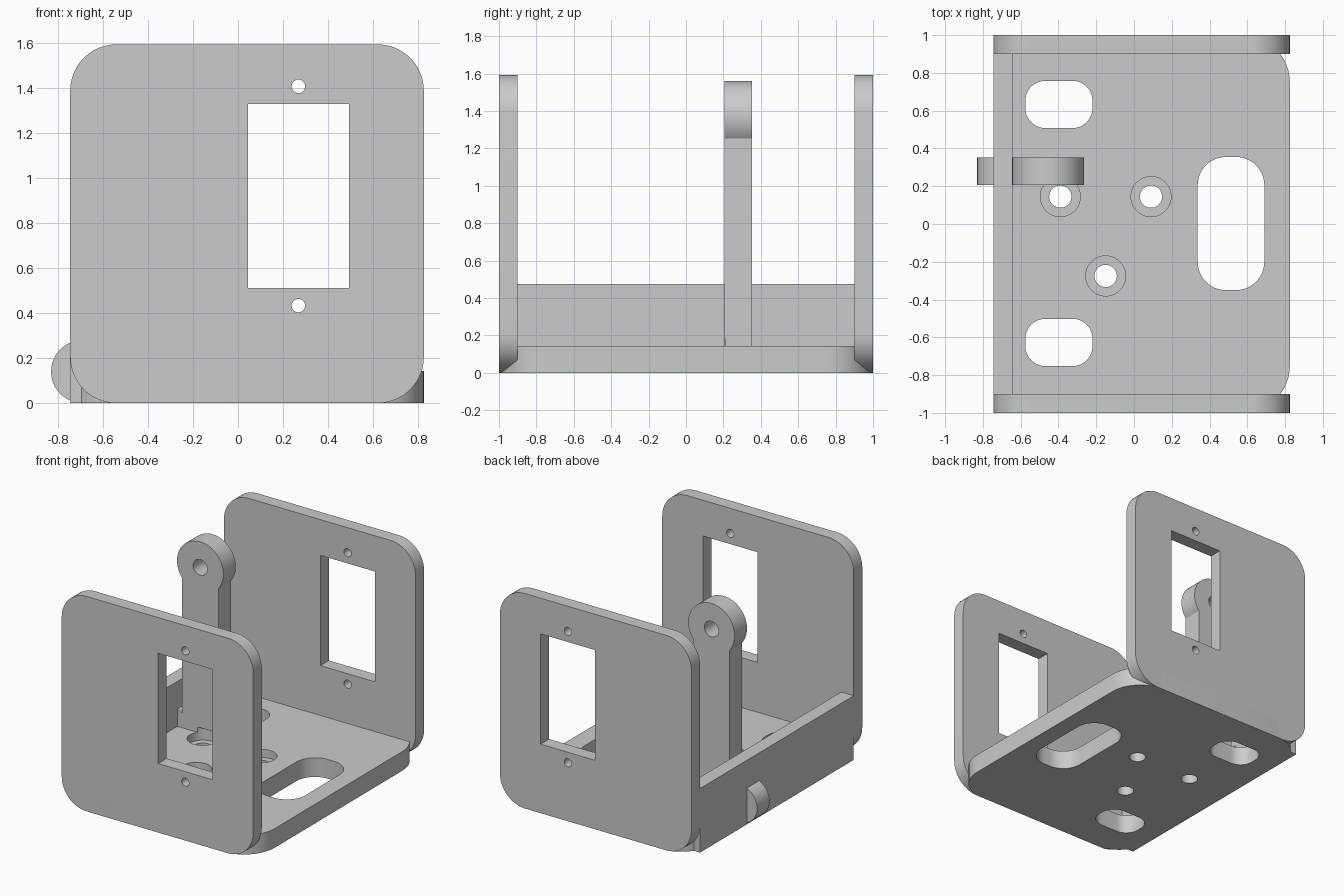
import bpy, bmesh, math
from mathutils import Vector

if "Cube" in bpy.data.objects:
    bpy.data.objects.remove(bpy.data.objects["Cube"], do_unlink=True)

grey = bpy.data.materials.new("light_grey")
grey.use_nodes = True
colour = (0.6, 0.6, 0.6, 1.0)
grey.diffuse_color = colour
grey.node_tree.nodes["Principled BSDF"].inputs["Base Color"].default_value = colour


def rounded_rect(x0, x1, y0, y1, r=0.0, steps=12):
    """Counter-clockwise outline of a rectangle with rounded corners."""
    if r == 0:
        return [(x0, y0), (x1, y0), (x1, y1), (x0, y1)]
    corners = [(x1 - r, y1 - r), (x0 + r, y1 - r), (x0 + r, y0 + r), (x1 - r, y0 + r)]
    return [(cx + r * math.cos((q + i / steps) * math.pi / 2),
             cy + r * math.sin((q + i / steps) * math.pi / 2))
            for q, (cx, cy) in enumerate(corners) for i in range(steps + 1)]


def circle(cx, cy, r, n=40):
    return [(cx + r * math.cos(2 * math.pi * i / n),
             cy + r * math.sin(2 * math.pi * i / n)) for i in range(n)]


def prism(name, outline, lo, hi, axis):
    """Extrude an outline along z (outline in xy) or along y (outline in xz)."""
    bm = bmesh.new()
    if axis == "z":
        verts = [bm.verts.new((a, b, lo)) for a, b in outline]
        move = Vector((0, 0, hi - lo))
    else:
        verts = [bm.verts.new((a, lo, b)) for a, b in outline]
        move = Vector((0, hi - lo, 0))
    face = bm.faces.new(verts)
    ext = bmesh.ops.extrude_face_region(bm, geom=[face])
    bmesh.ops.translate(bm, vec=move,
                        verts=[v for v in ext["geom"] if isinstance(v, bmesh.types.BMVert)])
    bmesh.ops.recalc_face_normals(bm, faces=bm.faces)
    mesh = bpy.data.meshes.new(name)
    bm.to_mesh(mesh)
    bm.free()
    mesh.materials.append(grey)
    obj = bpy.data.objects.new(name, mesh)
    bpy.context.collection.objects.link(obj)
    return obj


def activate(obj):
    bpy.ops.object.select_all(action="DESELECT")
    obj.select_set(True)
    bpy.context.view_layer.objects.active = obj


def cut(obj, cutters):
    """Subtract each cutter, then remove it."""
    activate(obj)
    for cutter in cutters:
        cutter.hide_render = True
        mod = obj.modifiers.new("cut", "BOOLEAN")
        mod.operation = "DIFFERENCE"
        mod.solver = "EXACT"
        mod.object = cutter
        bpy.ops.object.modifier_apply(modifier=mod.name)
        bpy.data.objects.remove(cutter, do_unlink=True)


def finish(obj):
    activate(obj)
    bpy.ops.object.shade_smooth_by_angle(angle=math.radians(30))


LEFT, RIGHT = -0.745, 0.825
FLOOR = 0.142
screw_holes = [(-0.39, 0.145), (0.09, 0.145), (-0.15, -0.275)]


def counterbore(x, y):
    return prism("counterbore_cutter", circle(x, y, 0.106), FLOOR - 0.06, FLOOR + 0.04, "z")


# Floor plate with cable slots and counterbored screw holes
floor = prism("floor_plate", rounded_rect(LEFT, RIGHT, -1, 1, 0.25), 0, FLOOR, "z")
slots = [rounded_rect(-0.575, -0.22, 0.508, 0.758, 0.105),
         rounded_rect(-0.575, -0.22, -0.752, -0.502, 0.105),
         rounded_rect(0.337, 0.69, -0.35, 0.355, 0.15)]
cutters = [prism("slot_cutter", s, -0.1, 0.3, "z") for s in slots]
for x, y in screw_holes:
    cutters += [counterbore(x, y),
                prism("screw_cutter", circle(x, y, 0.059), -0.1, 0.3, "z")]
cut(floor, cutters)
finish(floor)

# Front and back plates with a window and two pin holes each
for name, y0 in (("front_plate", -1.0), ("back_plate", 0.9)):
    plate = prism(name, rounded_rect(LEFT, RIGHT, 0, 1.593, 0.205), y0, y0 + 0.1, "y")
    holes = [rounded_rect(0.045, 0.492, 0.511, 1.328),
             circle(0.268, 1.407, 0.03, 24), circle(0.268, 0.433, 0.03, 24)]
    cut(plate, [prism("window_cutter", h, y0 - 0.1, y0 + 0.2, "y") for h in holes])
    finish(plate)

# Low side wall joining the plates
prism("side_wall", rounded_rect(LEFT, -0.642, 0, 0.475), -0.9, 0.9, "y")

# Upright arm: straight bar running into a round eye
cx, cz, eye_r, half = -0.455, 1.37, 0.19, 0.15
start = -math.acos(half / eye_r)
arc = [(cx + eye_r * math.cos(a), cz + eye_r * math.sin(a))
       for a in (start + (math.pi - 2 * start) * i / 40 for i in range(41))]
arm = prism("upright_arm", [(cx - half, 0.12), (cx + half, 0.12)] + arc, 0.207, 0.352, "y")
cut(arm, [prism("eye_cutter", circle(cx, cz, 0.058), 0.1, 0.5, "y"),
          counterbore(*screw_holes[0])])
finish(arm)

# Round foot of the arm, passing through the side wall
foot = prism("arm_foot", circle(-0.69, 0.14, 0.14, 48), 0.207, 0.352, "y")
finish(foot)
